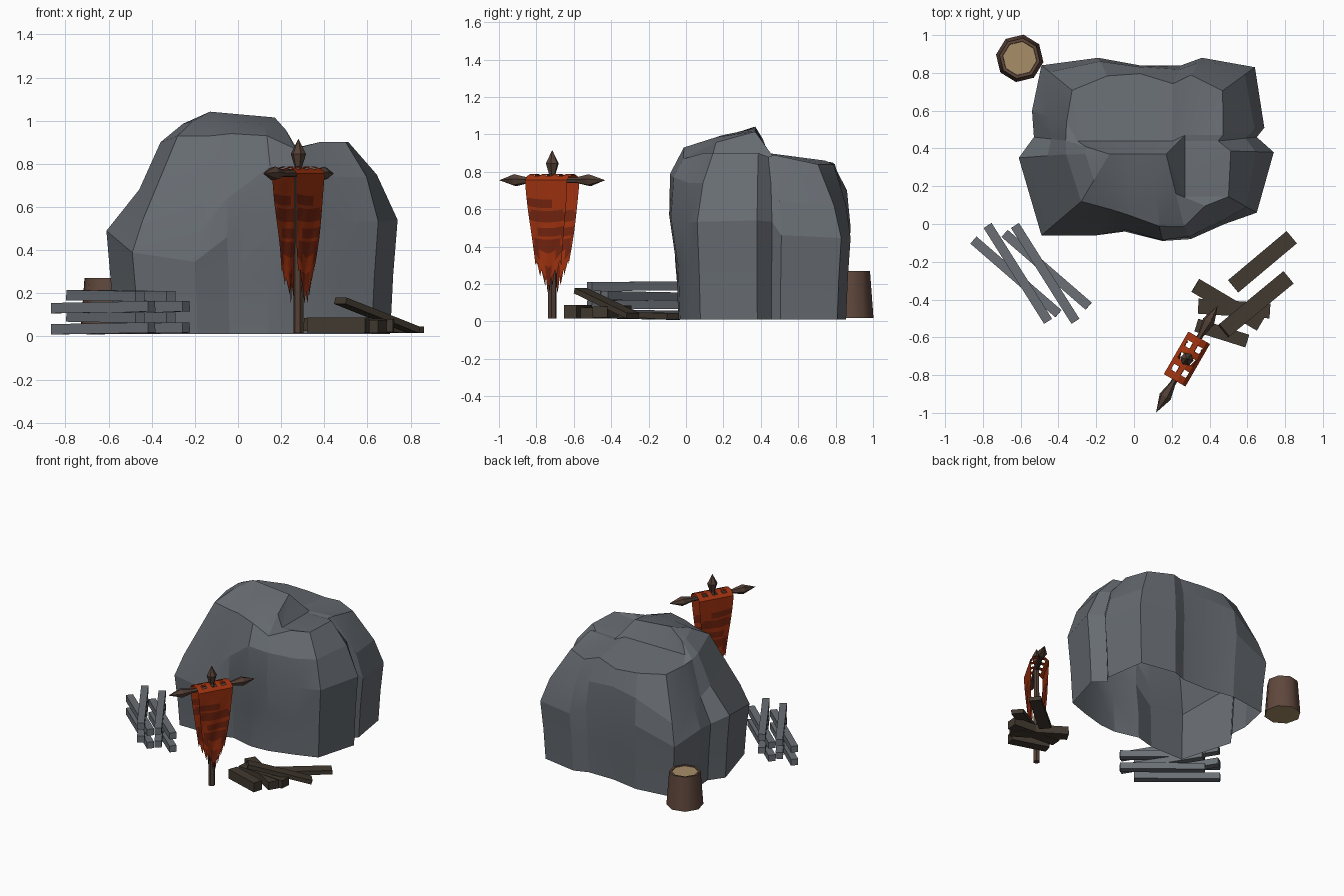
import bpy, bmesh, math
from mathutils import Vector

if "Cube" in bpy.data.objects:
    bpy.data.objects.remove(bpy.data.objects["Cube"])


def material(name, rgb):
    m = bpy.data.materials.new(name)
    m.diffuse_color = (*rgb, 1)
    m.use_nodes = True
    m.node_tree.nodes["Principled BSDF"].inputs["Base Color"].default_value = m.diffuse_color
    return m


STONE = material("stone grey", (.135, .15, .168))
GREY_WOOD = material("weathered wood", (.145, .16, .18))
DARK_WOOD = material("dark wood", (.053, .041, .029))
BARK = material("bark brown", (.115, .064, .045))
CUT = material("cut wood tan", (.39, .27, .14))
RED = material("banner red", (.36, .033, .005))
DEEP_RED = material("banner dark red", (.18, .018, .005))
POLE = material("pole brown", (.085, .05, .036))


def make(name, verts, faces, mats, rule=None, smooth=None):
    me = bpy.data.meshes.new(name)
    me.from_pydata([tuple(v) for v in verts], [], faces)
    bm = bmesh.new()
    bm.from_mesh(me)
    bmesh.ops.remove_doubles(bm, verts=bm.verts, dist=.0015)
    bmesh.ops.recalc_face_normals(bm, faces=bm.faces)
    for m in mats:
        me.materials.append(m)
    if rule:
        for f in bm.faces:
            f.material_index = rule(f)
    bm.to_mesh(me)
    bm.free()
    ob = bpy.data.objects.new(name, me)
    bpy.context.collection.objects.link(ob)
    if smooth:
        bpy.context.view_layer.objects.active = ob
        ob.select_set(True)
        bpy.ops.object.shade_smooth_by_angle(angle=math.radians(smooth))
        ob.select_set(False)
    return ob


def ring_faces(rings, n):
    return [(r * n + i, r * n + (i + 1) % n, (r + 1) * n + (i + 1) % n, (r + 1) * n + i)
            for r in range(rings - 1) for i in range(n)]


def lathe(name, origin, axis, profile, sides, mats, rule=None, smooth=None):
    """Turned part: profile is (distance along axis, radius)."""
    q = Vector(axis).to_track_quat('Z', 'Y')
    verts = []
    for t, r in profile:
        for i in range(sides):
            a = math.tau * (i + .8) / sides
            verts.append(Vector(origin) + q @ Vector((r * math.cos(a), r * math.sin(a), t)))
    last = (len(profile) - 1) * sides
    faces = ring_faces(len(profile), sides)
    faces += [tuple(range(sides))[::-1], tuple(range(last, last + sides))]
    return make(name, verts, faces, mats, rule, smooth)


def beam(name, p, q, width, height, mat):
    p, q = Vector(p), Vector(q)
    d = (q - p).normalized()
    side = d.cross(Vector((0, 0, 1))).normalized() * width / 2
    up = side.cross(d).normalized() * height / 2
    verts = [e + a * side + b * up for e in (p, q) for a, b in ((-1, -1), (1, -1), (1, 1), (-1, 1))]
    return make(name, verts, ring_faces(2, 4) + [(3, 2, 1, 0), (4, 5, 6, 7)], [mat])


def clamp(v, lo, hi):
    return max(lo, min(hi, v))


# Boulder: columns of widest x, y, shoulder height, shoulder scale, crown height, crown scale
columns = [
    (-.49, -.06, .54, .91, .93, .61), (-.20, -.06, .48, .95, .93, .70),
    (-.05, -.04, .64, .98, .94, .80), (.15, -.09, .79, .99, .93, .84),
    (.30, -.08, .77, .97, .87, .86), (.48, .00, .74, .96, .90, .76),
    (.65, .06, .74, .91, .90, .75), (.74, .38, .75, .86, .90, .67),
    (.65, .46, .74, .90, .88, .66), (.69, .51, .64, .92, .89, .66),
    (.64, .83, .62, .91, .84, .71), (.36, .88, .62, .95, .84, .81),
    (.25, .84, .70, .95, .86, .78), (.03, .84, .72, .98, .84, .90),
    (-.19, .88, .70, .96, .85, .80), (-.49, .84, .56, .92, .86, .70),
    (-.54, .60, .64, .85, .87, .69), (-.53, .46, .62, .84, .88, .71),
    (-.61, .35, .68, .77, .90, .62)]
centre = Vector((.05, .40))
levels = [[] for _ in range(7)]
for x, y, zs, s, zc, c in columns:
    d = Vector((x, y)) - centre
    low = .90 if -.1 < x < .35 and y < 0 else .95
    for k, (scale, z) in enumerate(((low, .01), (low + .02, zs * .38), (1, zs * .72), (s, zs), (c, zc))):
        p = centre + d * scale
        levels[k].append((p.x, p.y, z))
    # a ridge in the middle, a step down behind it and a cleft before the right lobe
    p = centre + d * c
    ridge = Vector((clamp(p.x * .7, -.13, .17), .37))
    ridge_z = 1.03 - .09 * ridge.x
    if p.x > .3:
        step = (.27, clamp(p.y, .14, .47), .875)
    elif p.y > .5:
        step = (clamp(p.x, -.30, .24), .44, .90)
    else:
        m = p.lerp(ridge, .45)
        step = (m.x, m.y, zc + (ridge_z - zc) * .6)
    levels[5].append(step)
    levels[6].append((ridge.x, ridge.y, ridge_z))
verts = [v for ring in levels for v in ring]
make("boulder", verts, ring_faces(7, len(columns)), [STONE], smooth=14)

# Stump with pale cut ends
lathe("stump", (-.605, .877, .018), (0, 0, 1), [(0, .127), (.252, .108), (.252, .092), (.247, .09)], 8,
      [BARK, CUT], lambda f: 1 if len(f.verts) == 8 else 0, smooth=50)

# Stack of grey beams in four crossing layers
for layer in range(4):
    for k in range(2):
        z = (.037, .087, .135, .186)[layer]
        if layer % 2:
            p, q = (-.775 + .145 * k, -.008, z + .005), (-.455 + .145 * k, -.515, z)
        else:
            p, q = (-.85 + .165 * k, -.085 + .035 * k, z - .004), (-.40 + .16 * k, -.475 + .04 * k, z + .004)
        beam(f"grey_beam_{layer}_{k}", p, q, .05, .048, GREY_WOOD)

# Scattered dark planks
for i, (p, q, w, h) in enumerate((
        ((.525, -.33, .035), (.835, -.07, .03), .085, .03),
        ((.475, -.565, .165), (.815, -.285, .03), .085, .03),
        ((.325, -.325, .055), (.67, -.53, .045), .08, .06),
        ((.34, -.435, .05), (.72, -.46, .05), .08, .06),
        ((.33, -.535, .052), (.60, -.62, .052), .07, .07))):
    beam(f"dark_plank_{i}", p, q, w, h, DARK_WOOD)

# Banner pole and crossbar with spear tips
hub = Vector((.28, -.715, 0))
along = Vector((.5, .866, 0))
across = Vector((.866, -.5, 0))
lathe("banner_pole", hub, (0, 0, 1),
      [(.015, .024), (.77, .02), (.78, .016), (.845, .036), (.915, .001)], 6, [POLE])
lathe("banner_crossbar", hub + Vector((0, 0, .755)), along,
      [(-.325, .001), (-.23, .034), (-.15, .016), (.15, .016), (.23, .034), (.325, .001)], 6, [POLE])

# Cloth folded over the crossbar: two ragged sheets
COLS, FLAT, RAGGED = 14, 20, 4
TOP, WAIST = .755, .45


def sheet_point(i, r, sign):
    u = 2 * i / COLS - 1
    sag = .012 * (1 - u * u) * min(r, 6) / 6
    if r <= FLAT:
        z = TOP + (WAIST - TOP) * r / FLAT - sag
    else:
        hem = .15 + .15 * abs(u) ** 1.3 + (.07 if i % 2 and r == FLAT + RAGGED else 0)
        z = WAIST + (hem - WAIST) * (r - FLAT) / RAGGED - sag
    drop = (TOP - z) / .6
    half = .130 - .075 * drop ** 1.3 if drop > 0 else .13
    off = .066 - .030 * drop + .008 * math.sin(5 * u + 7 * drop) * drop
    return hub + along * u * half + across * sign * off + Vector((0, 0, z))


def band(f):
    c = f.calc_center_median()
    u = (c - hub).dot(along)
    z = c.z - .7 * u * u
    if .61 < z < .65 and u < .04 or .53 < z < .585:
        return 1
    return 1 if .45 < z < .505 and u > -.06 or .36 < z < .42 or z < .27 else 0


for name, sign in (("banner_sheet_front", 1), ("banner_sheet_back", -1)):
    rows, w = FLAT + RAGGED, COLS + 1
    verts = [sheet_point(i, r, sign) for r in range(rows + 1) for i in range(w)]
    faces = [(r * w + i, r * w + i + 1, (r + 1) * w + i + 1, (r + 1) * w + i)
             for r in range(rows) for i in range(COLS)]
    make(name, verts, faces, [RED, DEEP_RED], band, smooth=40)

# Laced top of the cloth, with two rows of three holes
us = (-.130, -.09, -.055, -.018, .018, .055, .09, .130)
arch = ((-.066, .755), (-.046, .777), (-.014, .787), (.014, .787), (.046, .777), (.066, .755))
verts = [hub + along * u + across * p + Vector((0, 0, z)) for u in us for p, z in arch]
faces = [(i * 6 + j, i * 6 + j + 1, i * 6 + j + 7, i * 6 + j + 6)
         for i in range(7) for j in range(5) if not (i in (1, 3, 5) and j in (1, 3))]
make("banner_top", verts, faces, [RED])
